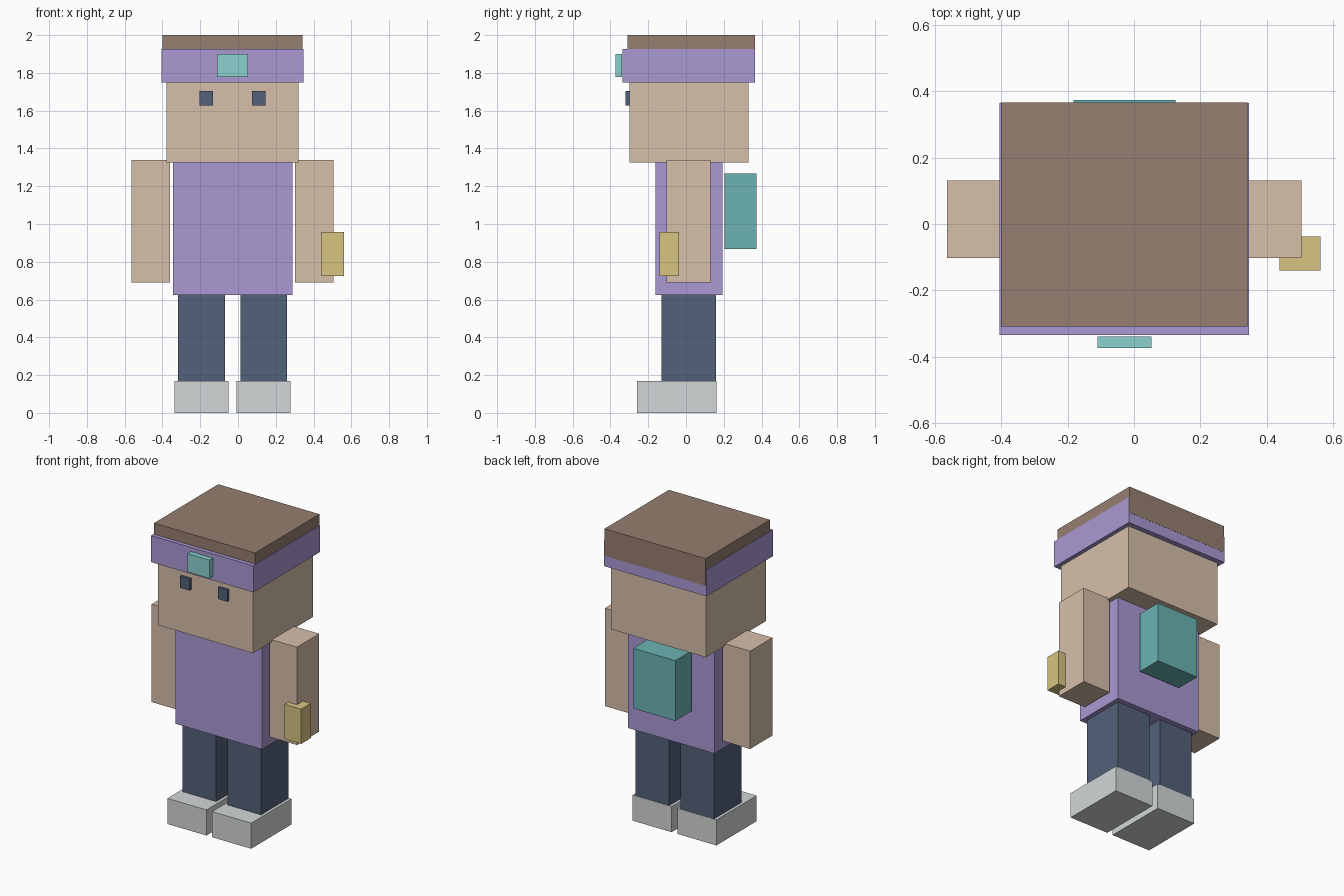
import bpy

if "Cube" in bpy.data.objects:
    bpy.data.objects.remove(bpy.data.objects["Cube"])

CX = -0.029  # body's mirror line


def material(name, r, g, b):
    m = bpy.data.materials.new(name)
    m.diffuse_color = (r, g, b, 1)
    m.use_nodes = True
    m.node_tree.nodes["Principled BSDF"].inputs["Base Color"].default_value = m.diffuse_color
    return m


SKIN = material("skin", 0.68, 0.52, 0.40)
PURPLE = material("purple", 0.40, 0.32, 0.65)
NAVY = material("navy", 0.085, 0.12, 0.19)
WHITE = material("white", 0.65, 0.68, 0.68)
BROWN = material("brown", 0.31, 0.21, 0.16)
TEAL = material("teal", 0.15, 0.45, 0.45)
AQUA = material("aqua", 0.26, 0.64, 0.63)
GOLD = material("gold", 0.68, 0.55, 0.22)


def box(name, x, y, z, mat):
    """Box from (min, max) ranges on each axis."""
    centre = [(a + b) / 2 for a, b in (x, y, z)]
    bpy.ops.mesh.primitive_cube_add(size=1, location=centre)
    o = bpy.context.object
    o.name = name
    o.scale = [b - a for a, b in (x, y, z)]
    bpy.ops.object.transform_apply(location=False, rotation=False, scale=True)
    o.data.materials.append(mat)
    return o


def pair(name, near, far, y, z, mat):
    """Two boxes mirrored about the body centre line."""
    box(name + "_right", (CX - far, CX - near), y, z, mat)
    box(name + "_left", (CX + near, CX + far), y, z, mat)


# Limbs and eyes
pair("shoe", 0.021, 0.308, (-0.26, 0.162), (0, 0.17), WHITE)
pair("leg", 0.041, 0.289, (-0.129, 0.159), (0.17, 0.625), NAVY)
pair("arm", 0.331, 0.534, (-0.102, 0.131), (0.689, 1.339), SKIN)
pair("eye", 0.104, 0.174, (-0.319, -0.299), (1.627, 1.704), NAVY)

# Torso and head
box("torso", (CX - 0.316, CX + 0.318), (-0.161, 0.194), (0.625, 1.325), PURPLE)
box("head", (CX - 0.349, CX + 0.349), (-0.30, 0.331), (1.325, 1.95), SKIN)

# Hair and headband
box("hair", (CX - 0.372, CX + 0.371), (-0.309, 0.366), (1.82, 2.0), BROWN)
box("headband", (CX - 0.376, CX + 0.376), (-0.335, 0.365), (1.75, 1.926), PURPLE)
box("headband_gem", (-0.11, 0.053), (-0.374, -0.339), (1.778, 1.9), AQUA)

# Carried items
box("backpack", (-0.183, 0.125), (0.204, 0.374), (0.867, 1.267), TEAL)
box("pouch", (0.439, 0.562), (-0.14, -0.038), (0.726, 0.957), GOLD)
